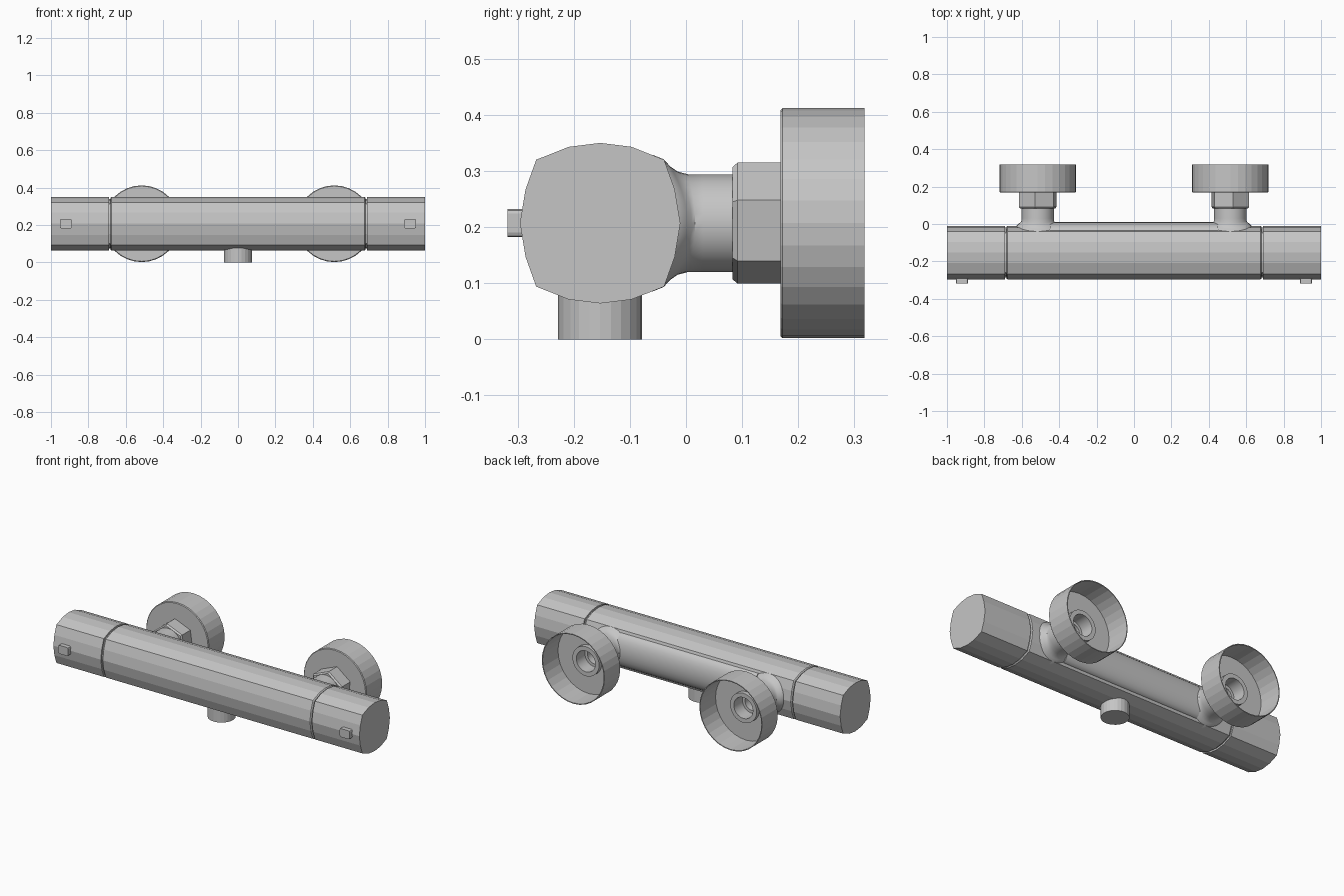
import bpy, bmesh, math
from mathutils import Vector

if "Cube" in bpy.data.objects:
    bpy.data.objects.remove(bpy.data.objects["Cube"], do_unlink=True)

CY, CZ = -0.153, 0.207      # axis of the bar
PIPE_X = 0.515              # wall connections

chrome = bpy.data.materials.new("chrome_grey")
chrome.use_nodes = True
colour = (0.56, 0.56, 0.56, 1)
chrome.diffuse_color = colour
chrome.node_tree.nodes["Principled BSDF"].inputs["Base Color"].default_value = colour


def finish(name, bm, smooth=None):
    bmesh.ops.recalc_face_normals(bm, faces=bm.faces)
    mesh = bpy.data.meshes.new(name)
    bm.to_mesh(mesh)
    bm.free()
    mesh.materials.append(chrome)
    obj = bpy.data.objects.new(name, mesh)
    bpy.context.collection.objects.link(obj)
    if smooth:
        bpy.ops.object.select_all(action="DESELECT")
        obj.select_set(True)
        bpy.context.view_layer.objects.active = obj
        bpy.ops.object.shade_smooth_by_angle(angle=math.radians(smooth))
    return obj


def skin(name, rings, closed=False, smooth=None):
    """Bridge a list of equal rings; cap both ends unless closed on itself."""
    bm = bmesh.new()
    loops = [[bm.verts.new(p) for p in ring] for ring in rings]
    pairs = list(zip(loops, loops[1:]))
    if closed:
        pairs.append((loops[-1], loops[0]))
    else:
        bm.faces.new(loops[0])
        bm.faces.new(loops[-1])
    n = len(loops[0])
    for a, b in pairs:
        for i in range(n):
            j = (i + 1) % n
            bm.faces.new((a[i], a[j], b[j], b[i]))
    return finish(name, bm, smooth)


def circle_y(x, y, r, n, turn=0.0, saddle=0.0):
    """Ring around a y axis; saddle pushes its sides back along y."""
    ring = []
    for i in range(n):
        a = math.tau * i / n + turn
        c, s = math.cos(a), math.sin(a)
        ring.append(Vector((x + r * c, y + saddle * c * c, CZ + r * s)))
    return ring


# Softened square section of the bar, one quadrant mirrored to all four
quarter = [(0.143, 0), (0.133, 0.06), (0.114, 0.113), (0.056, 0.136), (0, 0.143)]
half = quarter + [(-y, z) for y, z in quarter[-2::-1]]
section = half + [(y, -z) for y, z in half[-2:0:-1]]


def bar(name, stations):
    skin(name, [[Vector((x, CY + y * k, CZ + z * k)) for y, z in section]
                for x, k in stations])


# Main bar and the recessed core showing in the gaps
bar("valve_body", [(-0.683, 0.96), (-0.677, 1), (0.677, 1), (0.683, 0.96)])
bar("inner_core", [(-0.72, 0.93), (0.72, 0.93)])

# Shallow swelling along the back between the pipes
skin("back_swelling", [[Vector((x, -0.04 + 0.05 * math.cos(a), CZ + 0.1 * math.sin(a)))
                        for a in [math.tau * i / 24 for i in range(24)]]
                       for x in (-0.45, 0.45)], smooth=30)

# Hose outlet underneath
skin("hose_outlet", [[Vector((0.075 * math.cos(a), CY + 0.075 * math.sin(a), z))
                      for a in [math.tau * i / 24 for i in range(24)]]
                     for z in (0, 0.1)])

for side, s in (("left", 1), ("right", -1)):
    # Control handle with its push button
    bar(side + "_handle", [(s * 0.69, 1), (s, 1)])
    bm = bmesh.new()
    bmesh.ops.create_cube(bm, size=1)
    for v in bm.verts:
        v.co = Vector((s * 0.92 + v.co.x * 0.065, -0.298 + v.co.y * 0.04, CZ + v.co.z * 0.05))
    bmesh.ops.bevel(bm, geom=[e for e in bm.edges if abs(e.verts[0].co.y - e.verts[1].co.y) > 0.01],
                    offset=0.008, segments=2, profile=0.5, affect="EDGES")
    finish(side + "_button", bm)

    x = s * PIPE_X
    # Pipe neck: flare at the bar, straight tube, stepped bore from the back
    flare = [(-0.06, 0.122, 0.03), (-0.04, 0.114, 0.03), (-0.028, 0.101, 0.03),
             (-0.015, 0.092, 0.025), (0.004, 0.087, 0.012)]
    tube = [(0.03, 0.087), (0.2, 0.087), (0.2, 0.062), (0.12, 0.062),
            (0.12, 0.045), (0.0, 0.045)]
    skin(side + "_pipe", [circle_y(x, y, r, 32, saddle=d) for y, r, d in flare]
         + [circle_y(x, y, r, 32) for y, r in tube], smooth=35)

    # Hexagonal union nut
    turn = math.radians(22 if s > 0 else 38)
    nut = [(0.17, 0.079), (0.083, 0.079), (0.083, 0.101), (0.092, 0.109), (0.17, 0.109)]
    skin(side + "_nut", [circle_y(x, y, r, 6, turn) for y, r in nut], closed=True)

    # Hollow wall cover, open at the back
    cover = [(0.318, 0.205), (0.172, 0.205), (0.168, 0.201), (0.168, 0.08),
             (0.174, 0.08), (0.174, 0.2), (0.318, 0.2)]
    skin(side + "_wall_cover", [circle_y(x, y, r, 32) for y, r in cover], closed=True)
